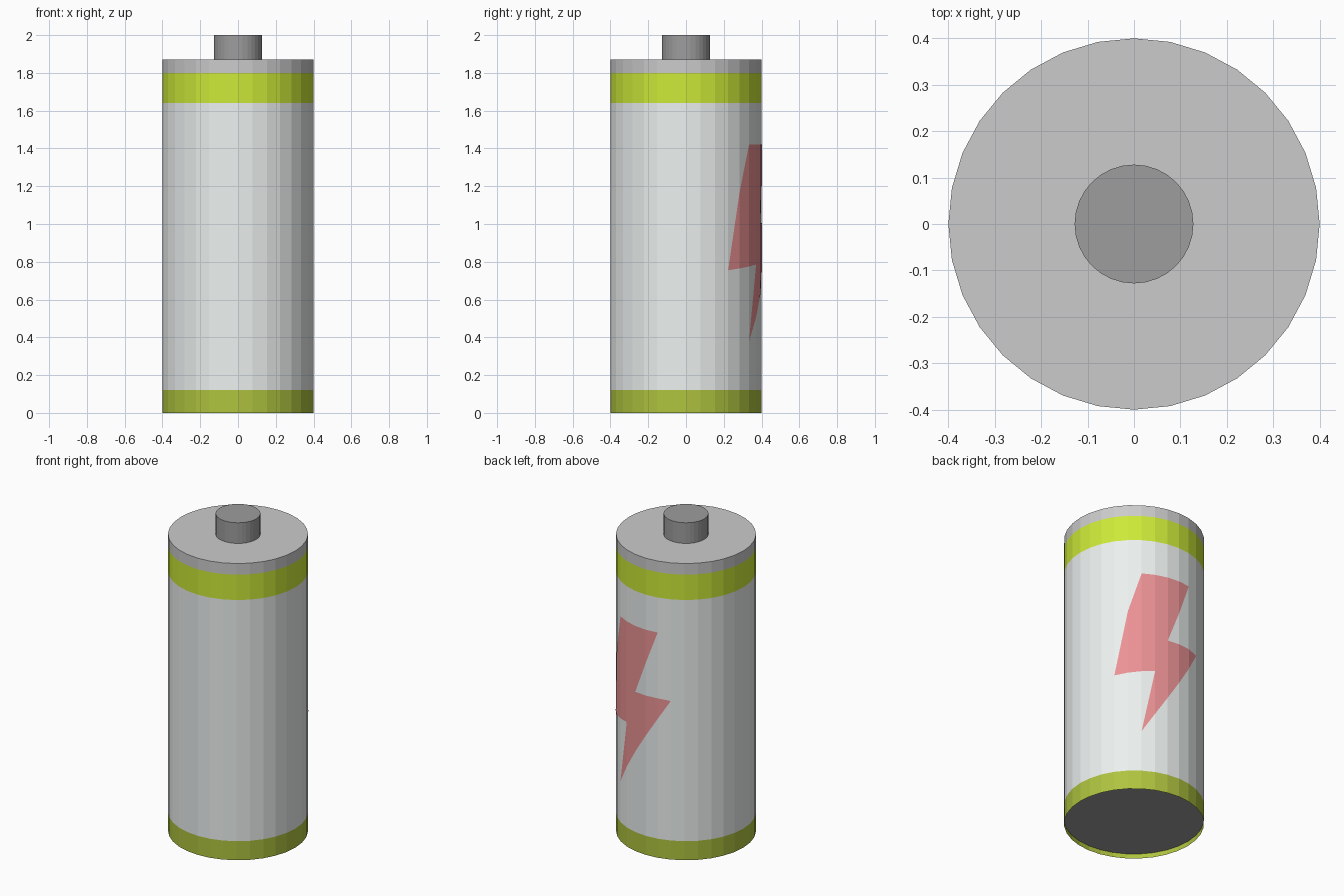
import bpy, bmesh
from math import cos, sin, tau

if "Cube" in bpy.data.objects:
    bpy.data.objects.remove(bpy.data.objects["Cube"])

SIDES = 32
R = 0.4


def material(name, rgb):
    m = bpy.data.materials.new(name)
    m.diffuse_color = (*rgb, 1)
    m.use_nodes = True
    m.node_tree.nodes["Principled BSDF"].inputs["Base Color"].default_value = m.diffuse_color
    return m


def finish(name, bm, mat):
    mesh = bpy.data.meshes.new(name)
    bm.to_mesh(mesh)
    bm.free()
    mesh.materials.append(mat)
    obj = bpy.data.objects.new(name, mesh)
    bpy.context.collection.objects.link(obj)
    return obj


def point(i, z, r):
    a = tau * i / SIDES
    return (r * cos(a), r * sin(a), z)


def tube(name, r, z0, z1, mat, top=False):
    """Faceted wall, optionally closed by a flat top."""
    bm = bmesh.new()
    low = [bm.verts.new(point(i, z0, r)) for i in range(SIDES)]
    high = [bm.verts.new(point(i, z1, r)) for i in range(SIDES)]
    for i in range(SIDES):
        j = (i + 1) % SIDES
        bm.faces.new((low[i], low[j], high[j], high[i]))
    if top:
        bm.faces.new(high)
    return finish(name, bm, mat)


white = material("white", (0.84, 0.88, 0.87))
lime = material("lime", (0.61, 0.82, 0.04))
olive = material("olive", (0.43, 0.55, 0.05))
grey = material("grey", (0.69, 0.69, 0.69))
dark = material("dark_grey", (0.34, 0.34, 0.34))
red = material("red", (0.84, 0.29, 0.30))

# Stacked bands of the casing, cap and contact
tube("bottom_band", R, 0.0, 0.12, olive)
tube("casing", R, 0.12, 1.64, white)
tube("top_band", R, 1.64, 1.80, lime)
tube("top_cap", R, 1.80, 1.87, grey, top=True)
tube("contact", 0.128, 1.87, 2.0, dark, top=True)

# Slightly recessed base plate
bm = bmesh.new()
bm.faces.new([bm.verts.new(point(-i, 0.03, R)) for i in range(SIDES)])
finish("base_plate", bm, dark)

# Lightning bolt wrapped on the back: first column, then (low, high) per column
strips = (
    (3, [(0.755, 0.755), (0.765, 1.17), (0.775, 1.42), (0.785, 1.42),
         (1.005, 1.42), (1.21, 1.42), (1.42, 1.42)]),
    (5, [(0.38, 0.38), (0.504, 0.785), (0.628, 1.005), (0.752, 1.005),
         (0.876, 1.005), (1.0, 1.0)]),
)
bm = bmesh.new()
for start, cols in strips:
    for k in range(len(cols) - 1):
        (a0, a1), (b0, b1) = cols[k], cols[k + 1]
        i = start + k
        corners = dict.fromkeys([(i, a0), (i + 1, b0), (i + 1, b1), (i, a1)])
        bm.faces.new([bm.verts.new(point(c, z, R + 0.0015)) for c, z in corners])
bmesh.ops.remove_doubles(bm, verts=bm.verts, dist=1e-5)
finish("bolt_mark", bm, red)
